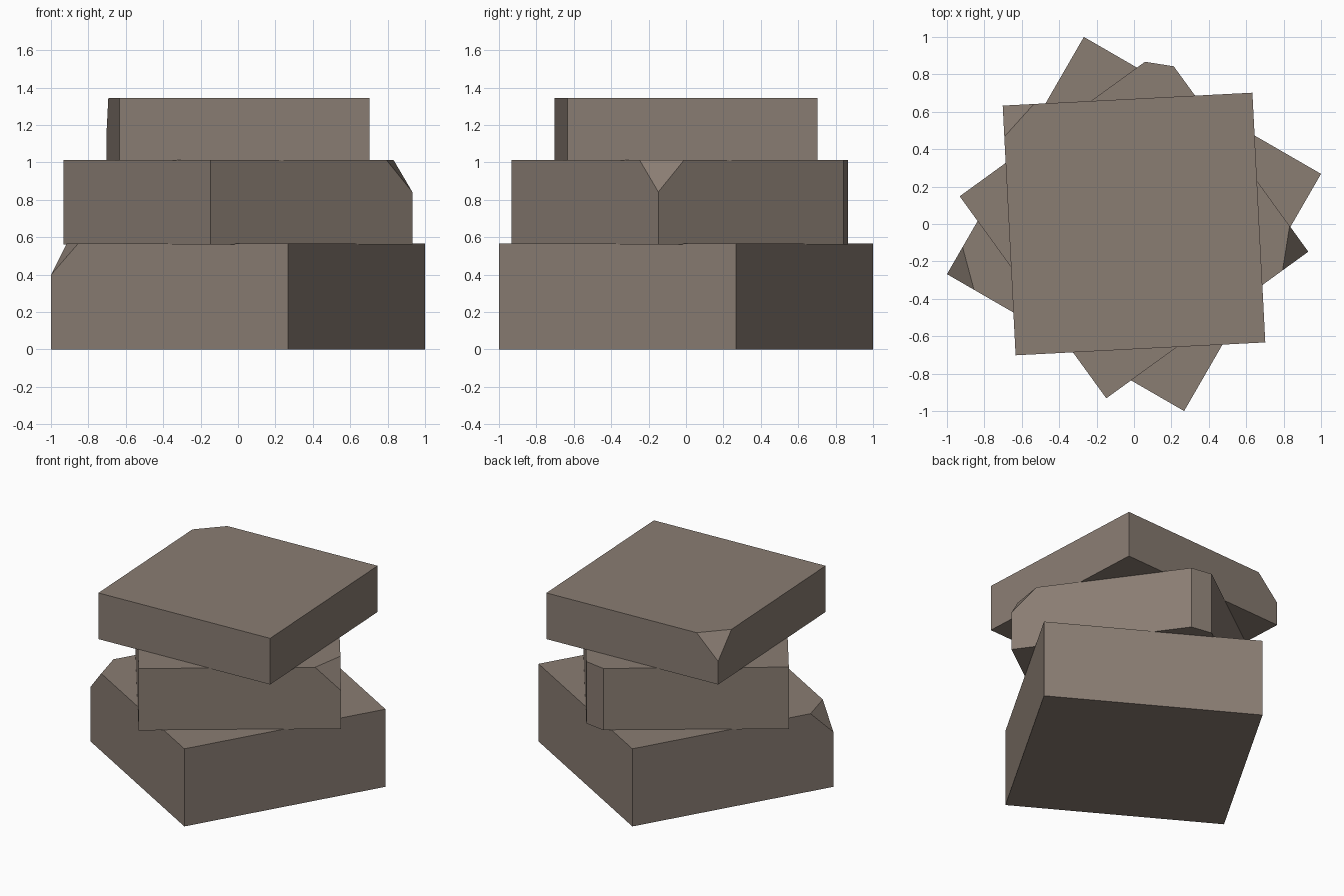
import bpy, bmesh
from mathutils import Vector

if "Cube" in bpy.data.objects:
    bpy.data.objects.remove(bpy.data.objects["Cube"])

stone = bpy.data.materials.new("grey_brown_stone")
stone.diffuse_color = (0.254, 0.205, 0.171, 1)
stone.use_nodes = True
stone.node_tree.nodes["Principled BSDF"].inputs["Base Color"].default_value = stone.diffuse_color


def slab(name, corner, z0, z1, chips):
    """Square block; corner is one plan corner, chips = (corner index, size, is_vertical)."""
    x, y = corner
    plan = [Vector((x, y, 0)), Vector((-y, x, 0)), Vector((-x, -y, 0)), Vector((y, -x, 0))]
    bm = bmesh.new()
    base = bm.faces.new([bm.verts.new((p.x, p.y, z0)) for p in plan])
    top = bmesh.ops.extrude_face_region(bm, geom=[base])["geom"]
    bmesh.ops.translate(bm, vec=(0, 0, z1 - z0),
                        verts=[v for v in top if isinstance(v, bmesh.types.BMVert)])
    # slice chipped corners off and cap the cut
    for i, size, vertical in chips:
        p = plan[i] + Vector((0, 0, z1))
        along = (plan[(i + 1) % 4] - plan[i]).normalized()
        normal = plan[i].normalized() * 2 ** 0.5 + Vector((0, 0, 0 if vertical else 1))
        cut = bmesh.ops.bisect_plane(bm, geom=bm.verts[:] + bm.edges[:] + bm.faces[:],
                                     plane_co=p + along * size, plane_no=normal.normalized(),
                                     clear_outer=True)["geom_cut"]
        bmesh.ops.holes_fill(bm, edges=[e for e in bm.edges if e.is_boundary], sides=0)
    bmesh.ops.recalc_face_normals(bm, faces=bm.faces[:])
    mesh = bpy.data.meshes.new(name)
    bm.to_mesh(mesh)
    bm.free()
    mesh.materials.append(stone)
    bpy.context.collection.objects.link(bpy.data.objects.new(name, mesh))


# three stacked, twisted stone blocks
slab("bottom_block", (1.0, 0.268), 0.0, 0.565, [(2, 0.167, False)])
slab("middle_block", (0.932, -0.148), 0.562, 1.012, [(0, 0.17, False), (1, 0.11, True)])
slab("top_block", (0.702, -0.633), 1.009, 1.345, [(2, 0.167, False)])
